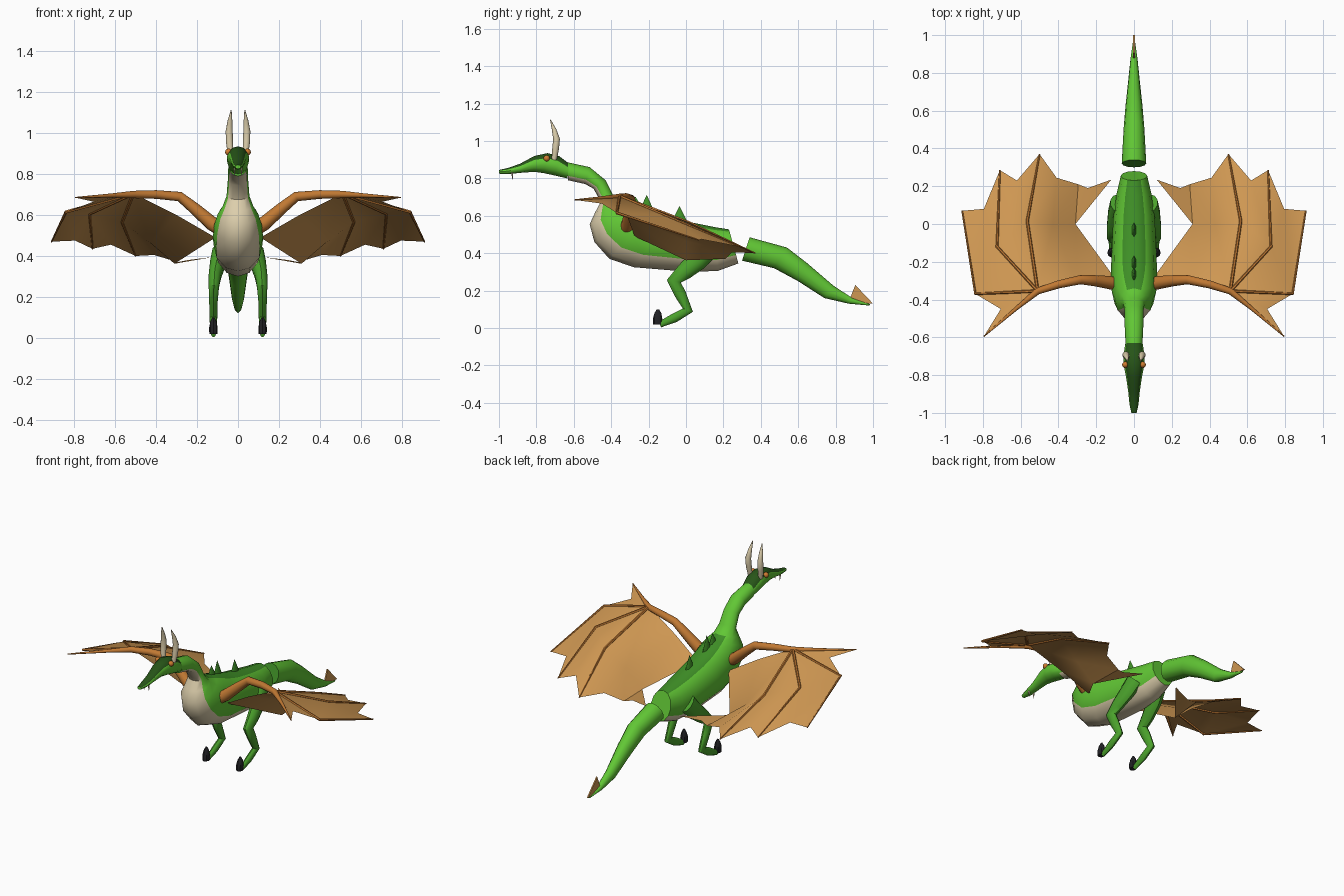
import bpy, bmesh, math
from mathutils import Vector as V

if "Cube" in bpy.data.objects:
    bpy.data.objects.remove(bpy.data.objects["Cube"])


def material(name, rgb):
    m = bpy.data.materials.new(name)
    m.diffuse_color = (*rgb, 1)
    m.use_nodes = True
    m.node_tree.nodes["Principled BSDF"].inputs["Base Color"].default_value = m.diffuse_color
    return m


GREEN = material("bright_green", (0.12, 0.57, 0.035))
MID = material("back_green", (0.05, 0.28, 0.02))
LEG = material("leg_green", (0.07, 0.36, 0.025))
DARK = material("dark_green", (0.02, 0.09, 0.009))
CREAM = material("belly_cream", (0.72, 0.62, 0.41))
TAN = material("membrane_tan", (0.62, 0.31, 0.085))
BONE = material("wing_bone_brown", (0.53, 0.19, 0.033))
BLACK = material("claw_black", (0.015, 0.015, 0.018))
EYE = material("eye_orange", (0.62, 0.2, 0.03))


def finish(name, bm, mats, smooth=True, recalc=True):
    if recalc:
        bmesh.ops.recalc_face_normals(bm, faces=bm.faces)
    me = bpy.data.meshes.new(name)
    bm.to_mesh(me)
    bm.free()
    ob = bpy.data.objects.new(name, me)
    bpy.context.collection.objects.link(ob)
    for m in mats:
        me.materials.append(m)
    if smooth:
        bpy.ops.object.select_all(action='DESELECT')
        ob.select_set(True)
        bpy.context.view_layer.objects.active = ob
        bpy.ops.object.shade_smooth_by_angle(angle=math.radians(40))
    return ob


def loft(name, rings, mats, sides=12, rule=None, front_cap=0):
    """Skin rings given as (centre, up vector, side vector)."""
    bm = bmesh.new()
    loops = []
    for c, up, side in rings:
        loops.append([bm.verts.new(c + up * math.cos(k * math.tau / sides)
                                   + side * math.sin(k * math.tau / sides))
                      for k in range(sides)])
    for i in range(len(loops) - 1):
        for k in range(sides):
            n = (k + 1) % sides
            f = bm.faces.new((loops[i][k], loops[i][n], loops[i + 1][n], loops[i + 1][k]))
            if rule:
                f.material_index = rule(i, math.cos((k + 0.5) * math.tau / sides))
    bm.faces.new(loops[0]).material_index = front_cap
    bm.faces.new(loops[-1])
    return finish(name, bm, mats)


def profile(name, rows, mats, **kw):
    """Loft from rows of top y, z, bottom y, z and half width."""
    rings = []
    for ty, tz, by, bz, w in rows:
        t, b = V((0, ty, tz)), V((0, by, bz))
        rings.append(((t + b) / 2, (t - b) / 2, V((w, 0, 0))))
    return loft(name, rings, mats, **kw)


def tube(name, rows, mat, s=1, sides=10, ref=(1, 0, 0), flat=1):
    """Tapered tube along rows of x, y, z, radius; s mirrors it in x."""
    pts = [V((x * s, y, z)) for x, y, z, r in rows]
    rings = []
    for i, p in enumerate(pts):
        d1 = (pts[i] - pts[i - 1]).normalized() if i else V()
        d2 = (pts[i + 1] - pts[i]).normalized() if i < len(pts) - 1 else V()
        t = (d1 + d2).normalized()
        a = t.cross(V(ref)).normalized()
        b = t.cross(a).normalized()
        r = rows[i][3]
        rings.append((p, a * r, b * r * flat))
    return loft(name, rings, [mat], sides=sides)


# Neck and torso with cream belly and darker back
profile("body", [
    (-.63, .885, -.63, .79, .045), (-.515, .86, -.54, .77, .05),
    (-.43, .79, -.495, .745, .05), (-.39, .71, -.455, .675, .056),
    (-.34, .665, -.485, .62, .075), (-.28, .65, -.515, .555, .10),
    (-.22, .635, -.49, .46, .118), (-.16, .615, -.41, .37, .122),
    (-.08, .59, -.28, .325, .12), (.05, .56, .02, .30, .11),
    (.15, .54, .17, .305, .092), (.23, .527, .28, .345, .07)],
    [GREEN, MID, CREAM],
    rule=lambda i, c: 2 if c < -.5 else (1 if c > .8 and i > 3 else 0))

# Tail with darker front end
profile("tail", [
    (.34, .485, .30, .36, .065), (.54, .43, .47, .32, .055),
    (.65, .345, .60, .25, .045), (.79, .225, .74, .16, .03),
    (.89, .16, .87, .13, .018), (.985, .127, .98, .12, .003)],
    [GREEN, MID], front_cap=1)

# Tail fin
bm = bmesh.new()
fin = [[bm.verts.new((x, y, z)) for y, z in ((.87, .14), (.905, .23), (1, .13))]
       for x in (-.004, .004)]
bm.faces.new(fin[0])
bm.faces.new(fin[1])
for k in range(3):
    n = (k + 1) % 3
    bm.faces.new((fin[0][k], fin[0][n], fin[1][n], fin[1][k]))
finish("tail_fin", bm, [TAN], smooth=False)

# Head with dark crown
profile("head", [
    (-.62, .875, -.635, .80, .045), (-.68, .92, -.70, .815, .055),
    (-.74, .935, -.76, .828, .054), (-.81, .92, -.81, .835, .042),
    (-.89, .877, -.88, .83, .031), (-.955, .855, -.955, .822, .024),
    (-1, .845, -1, .825, .014)],
    [GREEN, DARK], rule=lambda i, c: 1 if c > .5 else 0)

# Back spikes
for i, (y, base, tip) in enumerate(((-.27, .63, .70), (-.21, .615, .71), (-.035, .565, .65))):
    loft(f"back_spike_{i + 1}", [
        (V((0, y, base)), V((0, .044, 0)), V((.014, 0, 0))),
        (V((0, y, tip)), V((0, .001, 0)), V((.001, 0, 0)))], [MID], sides=6)

# Wing landmarks: wrist, finger joints, finger tips, scallops, inner corners
P = {k: V(v) for k, v in {
    "wrist": (.51, -.355, .705), "t1": (.795, -.595, .685), "m": (.705, -.45, .665),
    "e2": (.84, -.37, .615), "t2": (.91, .07, .47), "s23": (.795, .08, .475),
    "e3": (.725, -.12, .605), "t3": (.71, .285, .435), "s34": (.62, .23, .455),
    "e4": (.565, .015, .565), "t4": (.50, .37, .40), "sa": (.41, .245, .405),
    "sb": (.295, .21, .37), "sc": (.245, .19, .38), "i3": (.12, .235, .395),
    "i2": (.31, 0, .362), "mid": (.43, 0, .465),
    "i1": (.11, -.275, .49), "lead": (.30, -.315, .60)}.items()}
PANELS = ["wrist t1 m", "wrist m e2", "wrist e2 e3", "e2 t2 s23", "e2 s23 e3",
          "e3 s23 t3", "wrist e3 e4", "e3 t3 s34", "e3 s34 e4", "e4 s34 t4",
          "e4 t4 sa", "e4 sa mid", "mid sa sb", "mid sb i2", "i2 sb sc", "i2 sc i3",
          "wrist e4 mid", "wrist mid lead", "lead mid i2", "lead i2 i1"]

for side, s in (("right", 1), ("left", -1)):
    # Wing membrane
    bm = bmesh.new()
    vs = {k: bm.verts.new((p.x * s, p.y, p.z)) for k, p in P.items()}
    for panel in PANELS:
        f = bm.faces.new([vs[k] for k in panel.split()])
        f.normal_update()
        if f.normal.z < 0:
            f.normal_flip()
    finish(f"{side}_wing_membrane", bm, [TAN], recalc=False)

    # Wing arm and finger bones
    tube(f"{side}_wing_arm", [
        (.08, -.32, .53, .036), (.13, -.31, .56, .035), (.21, -.30, .63, .029),
        (.285, -.295, .69, .024), (.40, -.32, .70, .021), (.51, -.355, .70, .018),
        (.62, -.445, .695, .010), (.795, -.595, .685, .003)],
        BONE, s, sides=12, ref=(0, 0, 1))
    for n in "234":
        path = [(*P[k], r) for k, r in (("wrist", .009), ("e" + n, .008), ("t" + n, .004))]
        tube(f"{side}_wing_finger_{n}", path, BONE, s, sides=6, ref=(0, 0, 1))

    # Leg
    tube(f"{side}_leg", [
        (.085, .11, .42, .06), (.10, .06, .36, .055), (.113, -.01, .30, .045),
        (.118, -.065, .25, .038), (.12, -.03, .18, .031), (.12, .01, .095, .028),
        (.12, -.06, .055, .025), (.12, -.14, .018, .016)], LEG, s, flat=.7)
    # Claw
    loft(f"{side}_claw", [(V((.12 * s, y, z)), V((0, r * 1.2, 0)), V((r, 0, 0)))
         for y, z, r in ((-.152, .018, .02), (-.152, .05, .021),
                         (-.15, .08, .015), (-.15, .1, .005))], [BLACK], sides=8)

    # Horn
    tube(f"{side}_horn", [
        (.037, -.705, .90, .014), (.042, -.697, .96, .018), (.043, -.692, 1.01, .018),
        (.039, -.705, 1.06, .012), (.033, -.725, 1.113, .002)], CREAM, s)
    # Fang
    tube(f"{side}_fang", [(.017, -.93, .832, .006), (.017, -.927, .795, .001)],
         CREAM, s, sides=6)
    # Eye
    bm = bmesh.new()
    bmesh.ops.create_uvsphere(bm, u_segments=12, v_segments=8, radius=.017)
    bmesh.ops.translate(bm, verts=bm.verts, vec=(.046 * s, -.745, .907))
    finish(f"{side}_eye", bm, [EYE])
